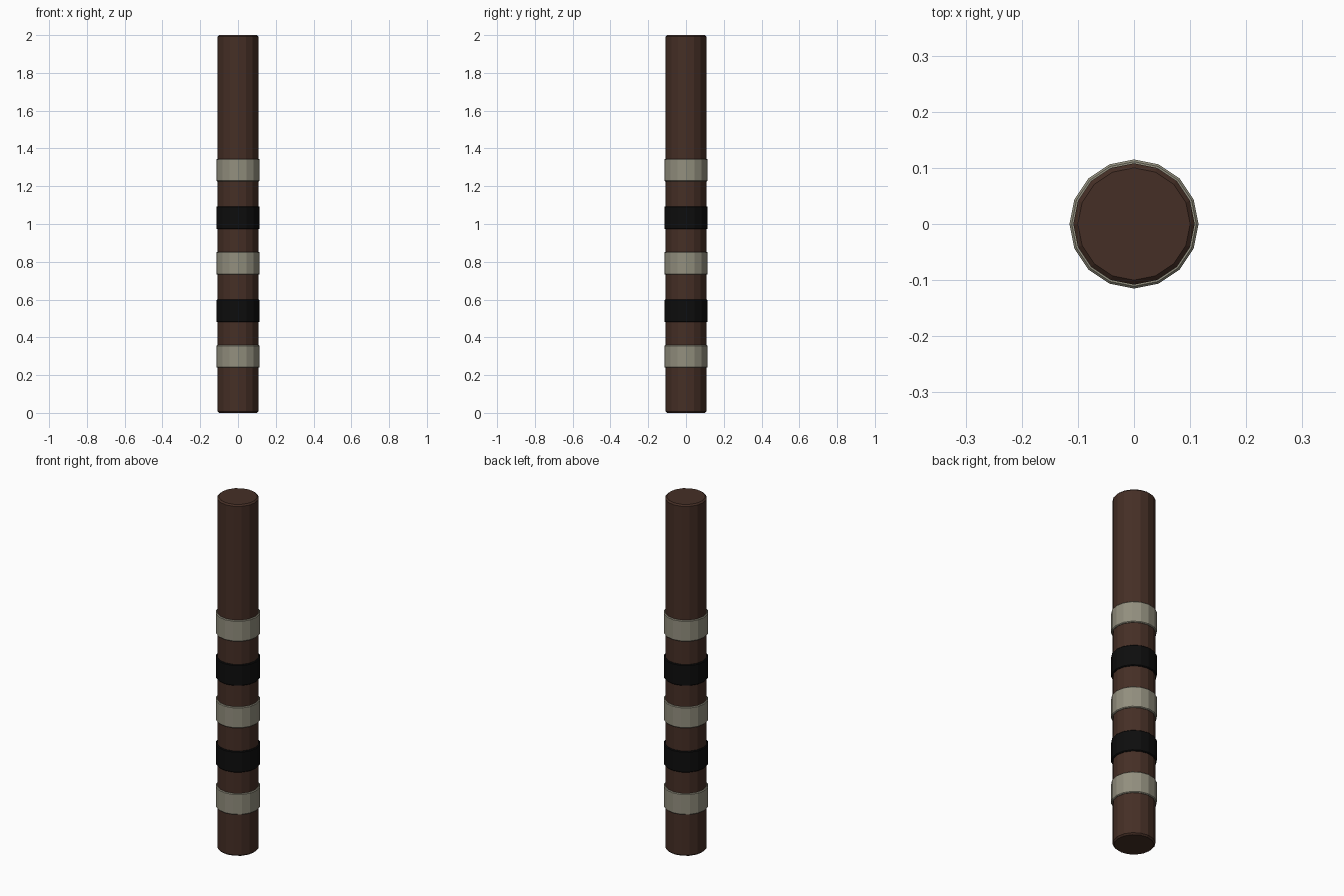
import bpy, bmesh, math

if "Cube" in bpy.data.objects:
    bpy.data.objects.remove(bpy.data.objects["Cube"])

SIDES = 16

def material(name, rgb):
    m = bpy.data.materials.new(name)
    m.diffuse_color = (*rgb, 1)
    m.use_nodes = True
    m.node_tree.nodes["Principled BSDF"].inputs["Base Color"].default_value = m.diffuse_color
    return m

def lathe(name, profile, mat, closed=False):
    """Spin an (r, z) profile; open profiles get end caps, closed ones form a ring."""
    bm = bmesh.new()
    rings = [[bm.verts.new((r * math.cos(2 * math.pi * i / SIDES),
                            r * math.sin(2 * math.pi * i / SIDES), z))
              for i in range(SIDES)] for r, z in profile]
    pairs = list(zip(rings, rings[1:]))
    if closed:
        pairs.append((rings[-1], rings[0]))
    else:
        bm.faces.new(rings[0])
        bm.faces.new(rings[-1])
    for a, b in pairs:
        for i in range(SIDES):
            j = (i + 1) % SIDES
            bm.faces.new((a[i], a[j], b[j], b[i]))
    bmesh.ops.recalc_face_normals(bm, faces=bm.faces)
    me = bpy.data.meshes.new(name)
    bm.to_mesh(me)
    bm.free()
    me.materials.append(mat)
    ob = bpy.data.objects.new(name, me)
    bpy.context.collection.objects.link(ob)
    return ob

brown = material("dark brown wood", (0.060, 0.028, 0.019))
pale = material("pale grey", (0.29, 0.275, 0.21))
black = material("black", (0.004, 0.004, 0.004))

# Pole with slightly chamfered ends
lathe("pole", [(0.1, 0), (0.108, 0.008), (0.108, 1.992), (0.1, 2)], brown)

# Alternating bands wrapped around the lower pole
for n, z in enumerate((0.299, 0.54, 0.792, 1.033, 1.285)):
    h, c = 0.06, 0.004
    lathe(f"band_{n + 1}",
          [(0.107, z - h), (0.111, z - h), (0.115, z - h + c),
           (0.115, z + h - c), (0.111, z + h), (0.107, z + h)],
          black if n % 2 else pale, closed=True)
